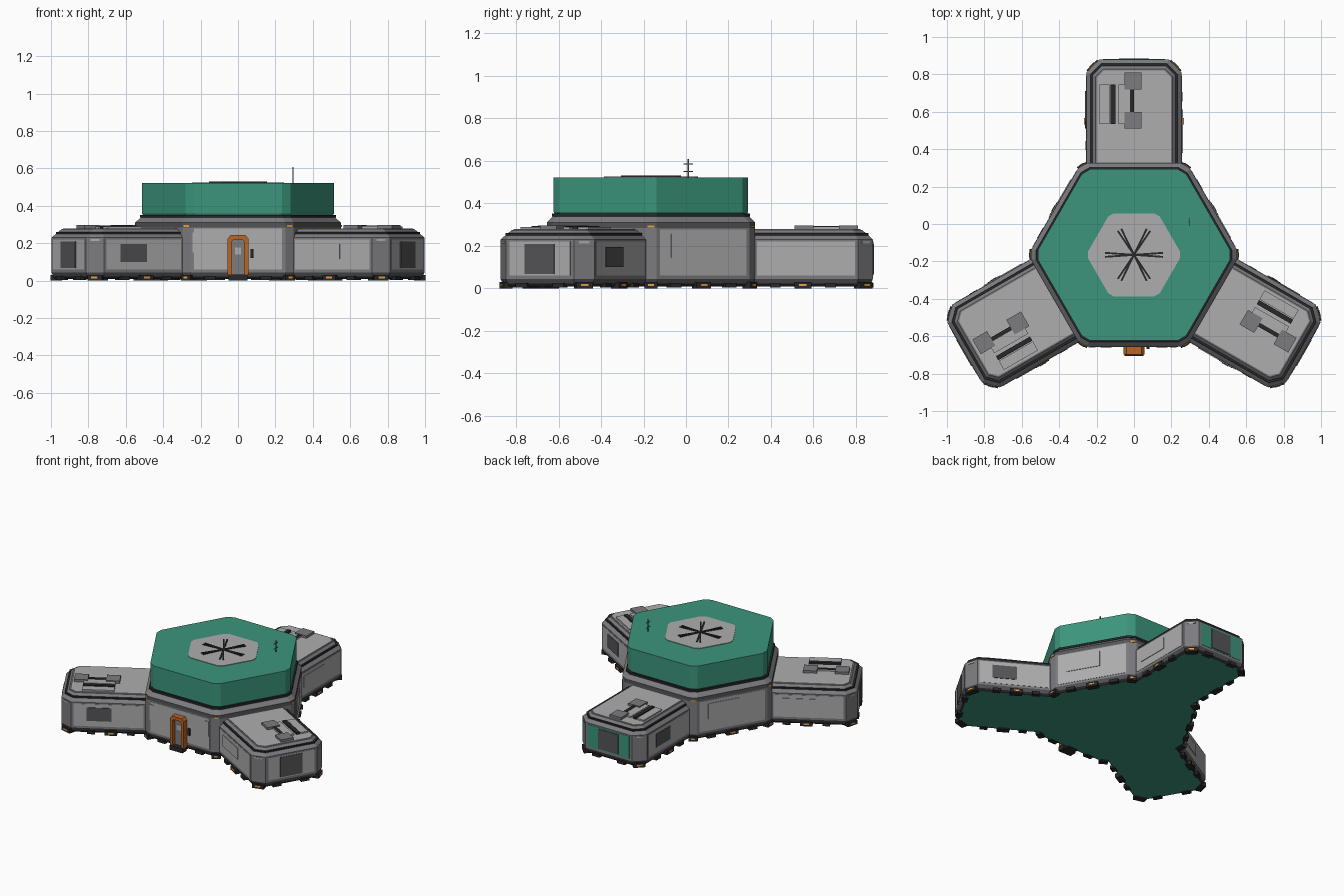
import bpy, bmesh, math
from mathutils import Matrix

cube = bpy.data.objects.get("Cube")
if cube:
    bpy.data.objects.remove(cube, do_unlink=True)


def material(name, rgb):
    m = bpy.data.materials.new(name)
    m.use_nodes = True
    m.diffuse_color = (*rgb, 1)
    m.node_tree.nodes["Principled BSDF"].inputs["Base Color"].default_value = (*rgb, 1)
    return m


GREEN = material("green", (0.045, 0.3, 0.2))
LIGHT = material("light_grey", (0.42, 0.42, 0.42))
MID = material("mid_grey", (0.2, 0.2, 0.215))
DARK = material("dark_grey", (0.09, 0.09, 0.097))
BLACK = material("charcoal", (0.022, 0.022, 0.024))
ORANGE = material("orange", (0.5, 0.13, 0.018))
AMBER = material("amber", (0.8, 0.36, 0.06))


def frame(deg):
    """Local x points outward from the hub axis, local y runs along the wall."""
    return Matrix.Translation((0, -0.165, 0)) @ Matrix.Rotation(math.radians(deg), 4, "Z")


def loft(name, m, rings, mats, bottom=None, top=None):
    """Join rings of 3D points; mats gives one material per band."""
    mesh = bpy.data.meshes.new(name)
    used = list(dict.fromkeys([*mats, bottom or mats[0], top or mats[-1]]))
    for mat in used:
        mesh.materials.append(mat)
    bm = bmesh.new()
    vs = [[bm.verts.new(p) for p in r] for r in rings]
    n = len(vs[0])
    for k, mat in enumerate(mats):
        for i in range(n):
            j = (i + 1) % n
            f = bm.faces.new((vs[k][i], vs[k][j], vs[k + 1][j], vs[k + 1][i]))
            f.material_index = used.index(mat)
    bm.faces.new(vs[0][::-1]).material_index = used.index(bottom or mats[0])
    bm.faces.new(vs[-1]).material_index = used.index(top or mats[-1])
    bmesh.ops.recalc_face_normals(bm, faces=bm.faces)
    bm.to_mesh(mesh)
    bm.free()
    ob = bpy.data.objects.new(name, mesh)
    ob.matrix_world = m
    bpy.context.collection.objects.link(ob)
    return ob


def box(name, m, u, v, z, mat):
    rings = [[(u[0], v[0], h), (u[1], v[0], h), (u[1], v[1], h), (u[0], v[1], h)] for h in z]
    return loft(name, m, rings, [mat])


def hexagon(apothem, z, chamfer=0.03):
    """Hexagon with clipped corners and points along x."""
    half = apothem / math.sqrt(3) - chamfer
    pts = []
    for k in range(6):
        a = math.radians(30 + 60 * k)
        for t in (-half, half):
            pts.append((apothem * math.cos(a) - t * math.sin(a),
                        apothem * math.sin(a) + t * math.cos(a), z))
    return pts


def wing_outline(d, z):
    """Wing footprint with clipped outer corners, inset by d."""
    w, e, c = 0.255 - d, 1.045 - d, 0.07 - 0.586 * d
    return [(0.46, -w, z), (e - c, -w, z), (e, c - w, z),
            (e, w - c, z), (e - c, w, z), (0.46, w, z)]


def foot(m, u, width=0.08):
    """Ground block with an amber marker, centred on a wall at distance u."""
    h = width / 2
    box("base_foot", m, (u - 0.035, u + 0.008), (-h, h), (0, 0.03), BLACK)
    box("foot_marker", m, (u + 0.006, u + 0.011), (-h * 0.45, h * 0.45), (0.011, 0.021), AMBER)


# Hub body
HUB = frame(0)
A = 0.49
loft("hub_body", HUB,
     [hexagon(A - d, z) for d, z in ((0.02, 0.008), (0.01, 0.022), (0, 0.045), (0, 0.285),
                                    (0, 0.31), (0.028, 0.338), (0.024, 0.338), (0.024, 0.352))],
     [BLACK, DARK, MID, DARK, MID, BLACK, BLACK], bottom=GREEN, top=BLACK)
loft("hub_upper_storey", HUB, [hexagon(0.452, 0.35), hexagon(0.458, 0.36), hexagon(0.458, 0.522)], [GREEN, GREEN])
loft("roof_plate", HUB, [hexagon(0.222, 0.52, 0.02), hexagon(0.222, 0.526, 0.02)], [LIGHT])

# Roof star vent
for k in range(6):
    m = frame(60 * k)
    for s in (-1, 1):
        tilt = m @ Matrix.Rotation(math.radians(4 * s), 4, "Z")
        box("roof_vent_spoke", tilt, (0.0, 0.155), (-0.005, 0.005), (0.524, 0.531), BLACK)

# Hub corners
for k in range(6):
    m = frame(60 * k)
    foot(m, 0.551, 0.06)
    box("corner_light", m, (0.548, 0.555), (-0.017, 0.017), (0.287, 0.297), AMBER)

# Hub outer walls
for deg in (30, 150, 270):
    m = frame(deg)
    box("hub_wall_panel", m, (A - 0.005, A + 0.002), (-0.235, 0.235), (0.06, 0.278), LIGHT)
    foot(m, A)
    if deg != 270:
        box("hub_wall_hatch", m, (A, A + 0.006), (-0.175, 0.055), (0.145, 0.255), LIGHT)
    for s in (-1, 1):
        box("base_block", m, (A - 0.03, A + 0.004), (s * 0.15 - 0.03, s * 0.15 + 0.03), (0.004, 0.026), BLACK)

# Entrance
M = frame(270)
half_arch = [(0.055, 0.03), (0.055, 0.225), (0.04, 0.243)]
half_hole = [(0.033, 0.03), (0.033, 0.208), (0.024, 0.22)]
arch = half_arch + [(-v, z) for v, z in half_arch[::-1]]
arch += [(-v, z) for v, z in half_hole] + half_hole[::-1]
loft("entrance_frame", M, [[(u, v, z) for v, z in arch] for u in (A, 0.532)], [ORANGE])
box("entrance_door", M, (A, 0.505), (-0.034, 0.034), (0.03, 0.222), MID)
box("door_window", M, (0.503, 0.508), (-0.017, 0.017), (0.14, 0.178), LIGHT)
box("entrance_step", M, (A, 0.54), (-0.05, 0.05), (0, 0.032), BLACK)
box("door_keypad", M, (A, 0.502), (0.066, 0.082), (0.12, 0.168), BLACK)
for c in (-0.225, 0.21):
    box("entrance_side_panel", M, (A, A + 0.006), (c - 0.018, c + 0.018), (0.15, 0.258), LIGHT)

# Three wings
for deg in (90, 210, 330):
    m = frame(deg)
    levels = ((0.02, 0.008), (0.01, 0.022), (0, 0.045), (0, 0.23), (0.022, 0.25),
              (0.022, 0.26), (0.034, 0.26), (0.05, 0.275))
    loft("wing_body", m, [wing_outline(d, z) for d, z in levels],
         [BLACK, DARK, MID, MID, BLACK, BLACK, MID], bottom=GREEN, top=MID)
    loft("wing_roof_plate", m, [wing_outline(0.058, z) for z in (0.272, 0.28)], [LIGHT])

    # Side walls, with a window on one side and a hatch on the other
    for s in (-1, 1):
        box("wing_wall_panel", m, (0.5, 0.96), (s * 0.25, s * 0.257), (0.06, 0.22), LIGHT)
        side = m @ Matrix.Translation((0.715, 0, 0)) @ Matrix.Rotation(s * math.pi / 2, 4, "Z")
        foot(side, 0.255)
        for t in (-0.13, 0.13):
            box("base_block", side, (0.225, 0.259), (t - 0.025, t + 0.025), (0.004, 0.026), BLACK)
        corner = m @ Matrix.Translation((1.01, s * 0.22, 0)) @ Matrix.Rotation(s * math.pi / 4, 4, "Z")
        foot(corner, 0)
        box("wing_corner_strip", corner, (-0.003, 0.004), (-0.025, 0.025), (0.212, 0.222), LIGHT)
    box("wing_window", m, (0.712, 0.875), (0.25, 0.261), (0.1, 0.195), DARK)
    box("wing_side_hatch", m, (0.545, 0.777), (-0.261, -0.25), (0.115, 0.195), LIGHT)

    # End wall and shutter
    box("wing_end_panel", m, (1.04, 1.047), (-0.165, 0.165), (0.06, 0.22), GREEN if deg == 90 else LIGHT)
    box("wing_end_shutter", m, (1.04, 1.051), (-0.08, 0.08), (0.068, 0.21), DARK)
    for t in (-0.1, 0.1):
        box("base_block", m, (1.01, 1.048), (t - 0.03, t + 0.03), (0.004, 0.026), BLACK)

    # Rooftop equipment
    for v in ((0.13, 0.185), (0.0, 0.082)):
        box("roof_solar_plate", m, (0.7, 0.91), v, (0.278, 0.29), LIGHT)
    box("roof_duct", m, (0.7, 0.91), (0.1, 0.125), (0.278, 0.294), BLACK)
    box("roof_pipe", m, (0.74, 0.91), (0.0, 0.022), (0.278, 0.294), BLACK)
    for u in (0.675, 0.885):
        box("roof_unit", m, (u, u + 0.09), (-0.04, 0.05), (0.278, 0.297), MID)

# Antenna
mast = Matrix.Translation((0.295, 0.01, 0))
box("antenna_mast", mast, (-0.003, 0.003), (-0.003, 0.003), (0.52, 0.608), DARK)
for z, w in ((0.55, 0.022), (0.586, 0.022)):
    box("antenna_crossbar", mast, (-0.002, 0.002), (-w, w), (z - 0.002, z + 0.002), DARK)
